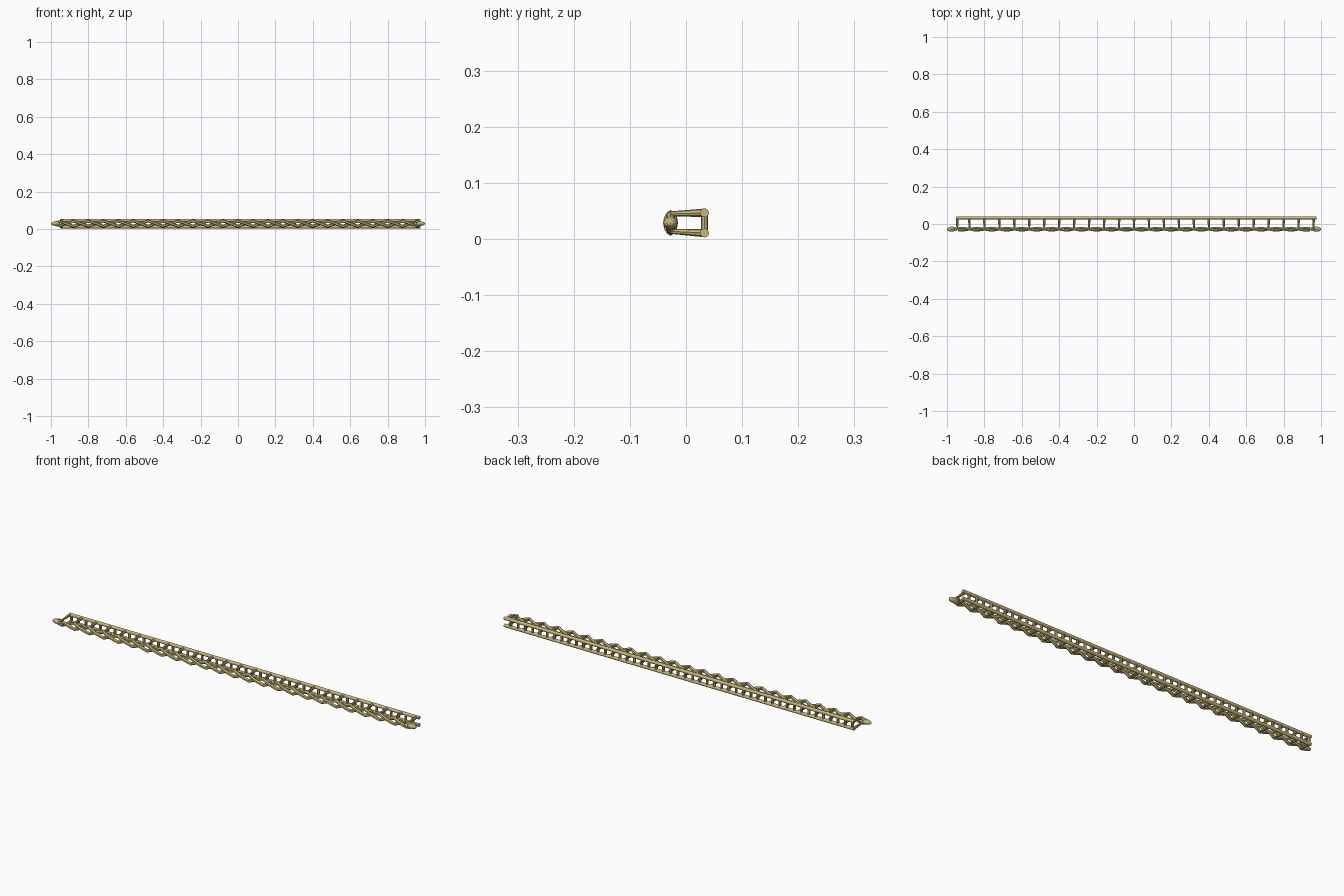
import bpy, bmesh, math
from mathutils import Vector, Matrix

if "Cube" in bpy.data.objects:
    bpy.data.objects.remove(bpy.data.objects["Cube"])

gold = bpy.data.materials.new("straw_gold")
gold.diffuse_color = (0.58, 0.48, 0.2, 1)
gold.use_nodes = True
gold.node_tree.nodes["Principled BSDF"].inputs["Base Color"].default_value = gold.diffuse_color

ZLOW, ZHIGH, YBACK, YFRONT = 0.0105, 0.0465, 0.033, -0.0275
ZMID = 0.0285
PITCH, COUNT = 0.08, 25


def finish(bm, name):
    bmesh.ops.recalc_face_normals(bm, faces=bm.faces)
    me = bpy.data.meshes.new(name)
    bm.to_mesh(me)
    bm.free()
    ob = bpy.data.objects.new(name, me)
    bpy.context.collection.objects.link(ob)
    me.materials.append(gold)
    return ob


def rod(bm, a, b, r1, r2, sides=8):
    a, b = Vector(a), Vector(b)
    d = b - a
    m = Matrix.Translation((a + b) / 2) @ d.to_track_quat('Z', 'Y').to_matrix().to_4x4()
    bmesh.ops.create_cone(bm, cap_ends=True, segments=sides, radius1=r1,
                          radius2=r2, depth=d.length, matrix=m)


def band(bm, path, half_y, half_z, sides=6):
    # faceted strand swept along x
    rings = []
    for x, y, z in path:
        ring = []
        for i in range(sides):
            t = 2 * math.pi * i / sides
            ring.append(bm.verts.new((x, y + half_y * math.sin(t), z + half_z * math.cos(t))))
        rings.append(ring)
    for p, q in zip(rings, rings[1:]):
        for i in range(sides):
            j = (i + 1) % sides
            bm.faces.new((p[i], p[j], q[j], q[i]))
    bm.faces.new(rings[0])
    bm.faces.new(rings[-1][::-1])


peaks = [-0.96 + PITCH * i for i in range(COUNT)]

# Two back rails
for name, z in (("lower_rail", ZLOW), ("upper_rail", ZHIGH)):
    bm = bmesh.new()
    rod(bm, (-0.95, YBACK, z), (0.975, YBACK, z), 0.008, 0.008, 12)
    finish(bm, name)

# Uprights between the rails
bm = bmesh.new()
for i in range(2 * COUNT - 2):
    x = -0.94 + i * PITCH / 2
    rod(bm, (x, YBACK, ZLOW), (x, YBACK, ZHIGH), 0.0065, 0.0065)
finish(bm, "rail_uprights")

# Tapered rungs from the front braid to each rail
for name, z, zf in (("lower_rungs", ZLOW, 0.0135), ("upper_rungs", ZHIGH, 0.0445)):
    bm = bmesh.new()
    for x in peaks:
        x = max(x, -0.945)
        rod(bm, (x, YFRONT, zf), (x, YBACK, z), 0.0045, 0.0075)
    finish(bm, name)

# Front braid: two twisted faceted strands
for k, sign in enumerate((1, -1)):
    path = []
    n = COUNT * 4
    for i in range(3, n - 2):
        a = math.pi * i / 4
        tri = 2 / math.pi * math.asin(math.sin(a))
        path.append((-1 + i * PITCH / 4, YFRONT + sign * 0.006 * math.cos(a),
                     ZMID + sign * 0.0145 * tri * (1.0)))
    bm = bmesh.new()
    band(bm, path, 0.0078, 0.0085)
    finish(bm, "braid_strand_%d" % (k + 1))

# Pointed tips at both ends of the braid
for side, name in ((-1, "left_tip"), (1, "right_tip")):
    bm = bmesh.new()
    for s in (1, -1):
        rod(bm, (side * 0.982, YFRONT, ZMID + s * 0.002),
            (side * 0.945, YFRONT, ZMID + s * 0.012), 0.009, 0.008)
    m = Matrix.Translation((side * 0.975, YFRONT, ZMID)) @ Matrix.Diagonal((0.025, 0.0135, 0.0115, 1)) \
        @ Matrix.Rotation(math.pi / 2, 4, 'Y')
    bmesh.ops.create_uvsphere(bm, u_segments=12, v_segments=8, radius=1, matrix=m)
    finish(bm, name)
